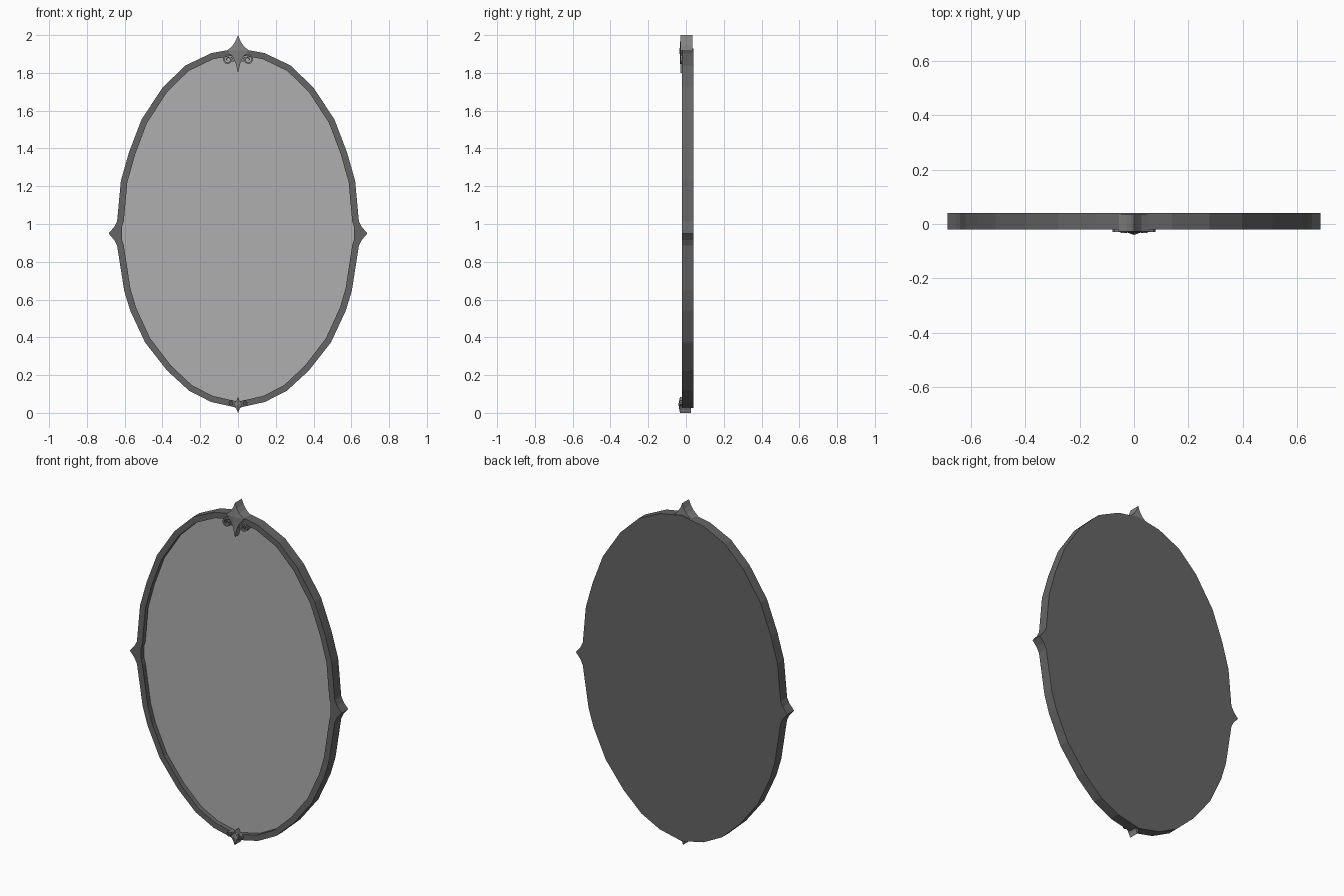
import bpy, bmesh, math

if "Cube" in bpy.data.objects:
    bpy.data.objects.remove(bpy.data.objects["Cube"])

FRONT, BACK, GLASS_Y = -0.02, 0.04, 0.008


def material(name, v):
    m = bpy.data.materials.new(name)
    m.diffuse_color = (v, v, v, 1)
    m.use_nodes = True
    m.node_tree.nodes["Principled BSDF"].inputs["Base Color"].default_value = m.diffuse_color
    return m


DARK, METAL, PALE = material("dark_frame", 0.13), material("ornament_metal", 0.23), material("mirror_glass", 0.43)


def finish(bm, name, mat):
    bmesh.ops.recalc_face_normals(bm, faces=bm.faces)
    me = bpy.data.meshes.new(name)
    bm.to_mesh(me)
    bm.free()
    ob = bpy.data.objects.new(name, me)
    bpy.context.collection.objects.link(ob)
    me.materials.append(mat)
    return ob


def ring(bm, pts, y):
    return [bm.verts.new((x, y, z)) for x, z in pts]


def bridge(bm, a, b, closed=True):
    n = len(a)
    for i in range(n if closed else n - 1):
        j = (i + 1) % n
        bm.faces.new((a[i], a[j], b[j], b[i]))


def mirrored(half):
    # half outline runs bottom to top, both ends on the centre line
    return half + [(-x, z) for x, z in reversed(half[1:-1])]


# Frame: right half of the outline with its pointed side, and the inner edge
outer = mirrored([(0, .026), (.143, .058), (.26, .118), (.376, .225), (.492, .373),
                  (.571, .542), (.603, .648), (.64, .885), (.655, .915), (.685, .95),
                  (.655, .985), (.64, 1.015), (.62, 1.23), (.577, 1.38), (.51, 1.555),
                  (.397, 1.725), (.277, 1.84), (.14, 1.905), (0, 1.93)])
inner = [(math.copysign(min(abs(x) * .945, .614), x), .977 + (z - .977) * .965) for x, z in outer]

bm = bmesh.new()
front_out, back_out = ring(bm, outer, FRONT), ring(bm, outer, BACK)
front_in, deep_in = ring(bm, inner, FRONT), ring(bm, inner, GLASS_Y)
bridge(bm, front_out, back_out)
bridge(bm, front_in, front_out)
bridge(bm, deep_in, front_in)
bm.faces.new(back_out)
finish(bm, "frame", DARK)

# Glass panel set back inside the frame
bm = bmesh.new()
glass = bm.faces.new(ring(bm, inner, GLASS_Y))
glass.normal_update()
if glass.normal.y > 0:
    glass.normal_flip()
me = bpy.data.meshes.new("glass")
bm.to_mesh(me)
bm.free()
me.materials.append(PALE)
bpy.context.collection.objects.link(bpy.data.objects.new("glass", me))


def star(name, half, y0, y1, ridge):
    # Four-pointed block with a slightly raised front
    pts = mirrored(half)
    bm = bmesh.new()
    a, b = ring(bm, pts, y0), ring(bm, pts, y1)
    bridge(bm, a, b)
    bm.faces.new(b)
    tip = bm.verts.new((0, ridge, max(half)[1]))
    for i in range(len(a)):
        bm.faces.new((a[i], a[(i + 1) % len(a)], tip))
    finish(bm, name, METAL)


def curl(name, side, cx, cz, r, y0, y1):
    # Flat spiral band, thickest on its outside end
    bm = bmesh.new()
    rows = []
    n = 15
    for i in range(n + 1):
        t = i / n
        ang = math.radians(120 - 520 * t)
        ro = r * (1 - .72 * t)
        ri = ro - r * (.3 - .12 * t)
        p = [(side * (cx + q * math.cos(ang)), cz + q * math.sin(ang)) for q in (ro, ri)]
        rows.append(ring(bm, p, y0) + ring(bm, p[::-1], y1))
    for a, b in zip(rows, rows[1:]):
        bridge(bm, a, b)
    bm.faces.new(rows[0])
    bm.faces.new(rows[-1])
    finish(bm, name, METAL)


# Crest at the top and its small counterpart at the foot
star("crest", [(0, 1.80), (.012, 1.85), (.028, 1.885), (.057, 1.918), (.028, 1.945), (.012, 1.97), (0, 2.0)],
     -.028, .035, -.034)
star("foot_drop", [(0, 0), (.008, .02), (.023, .045), (.008, .066), (0, .085)], -.032, .027, -.04)
for side, label in ((-1, "left"), (1, "right")):
    curl("crest_curl_" + label, side, .053, 1.870, .032, -.03, .01)
    curl("crest_inner_curl_" + label, side, .027, 1.872, .018, -.026, .01)
    curl("foot_curl_" + label, side, .036, .052, .017, -.034, 0)
